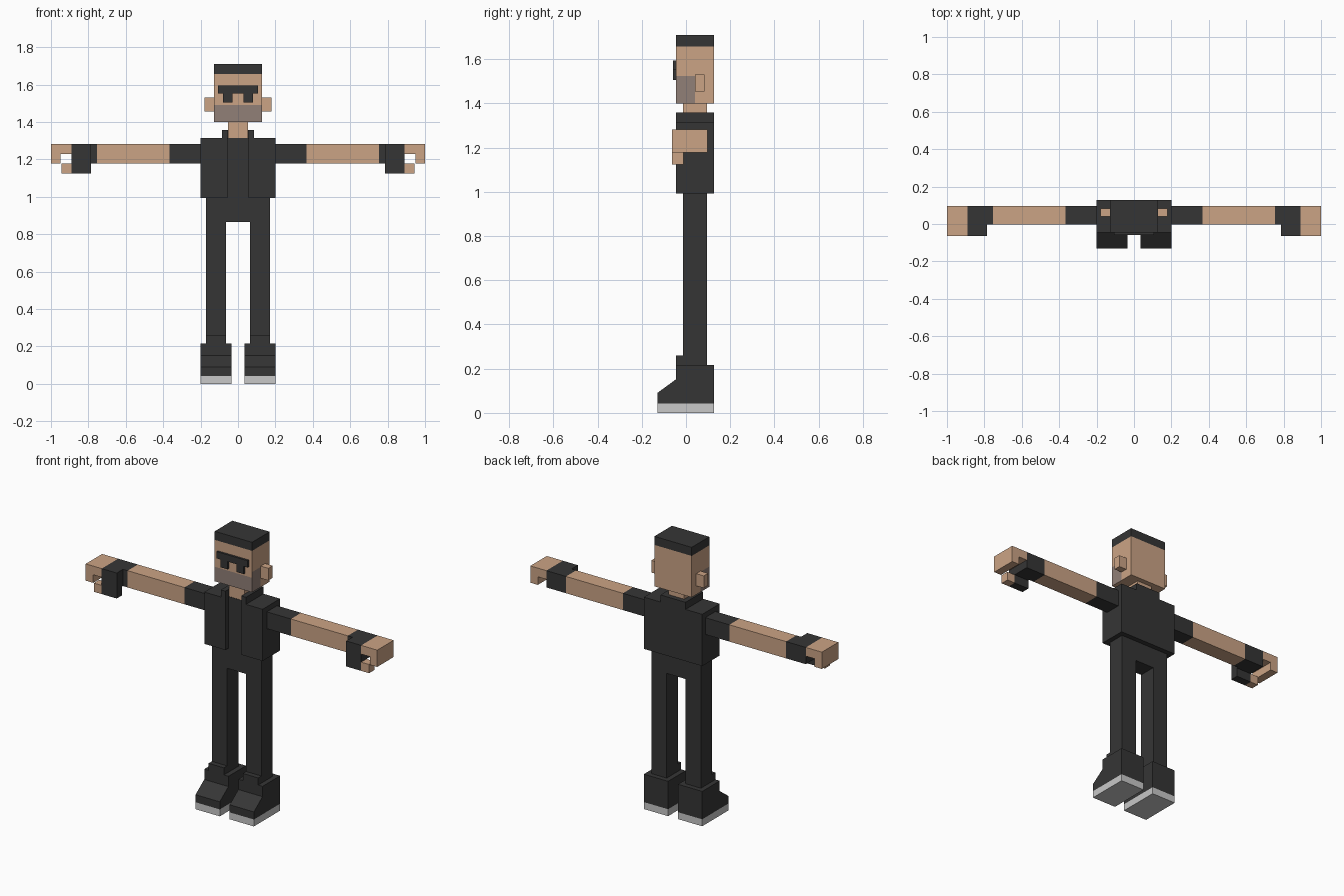
import bpy, bmesh
from mathutils import Vector

if "Cube" in bpy.data.objects:
    bpy.data.objects.remove(bpy.data.objects["Cube"])


def material(name, rgb):
    m = bpy.data.materials.new(name)
    m.diffuse_color = (*rgb, 1)
    m.use_nodes = True
    m.node_tree.nodes["Principled BSDF"].inputs["Base Color"].default_value = m.diffuse_color
    return m


DARK = material("charcoal", (0.036, 0.036, 0.036))
SKIN = material("skin", (0.60, 0.37, 0.235))
BEARD = material("stubble", (0.285, 0.215, 0.185))
SOLE = material("light grey", (0.58, 0.58, 0.58))


def finish(name, bm, *mats):
    bmesh.ops.recalc_face_normals(bm, faces=bm.faces[:])
    me = bpy.data.meshes.new(name)
    bm.to_mesh(me)
    bm.free()
    for m in mats:
        me.materials.append(m)
    ob = bpy.data.objects.new(name, me)
    bpy.context.collection.objects.link(ob)
    return ob


def prism(name, mat, pts, axis, lo, hi):
    """Extrude a 2D profile along an axis: pts are the remaining two axes in order."""
    bm = bmesh.new()

    def co(p, d):
        c = list(p)
        c.insert(axis, d)
        return bm.verts.new(c)
    a = [co(p, lo) for p in pts]
    b = [co(p, hi) for p in pts]
    bm.faces.new(a)
    bm.faces.new(b[::-1])
    n = len(pts)
    for i in range(n):
        j = (i + 1) % n
        bm.faces.new((a[i], b[i], b[j], a[j]))
    return finish(name, bm, mat)


def box(name, mat, x, y, z):
    return prism(name, mat, [(x[0], y[0]), (x[1], y[0]), (x[1], y[1]), (x[0], y[1])], 2, *z)


def span(s, a, b):
    return tuple(sorted((s * a, s * b)))


# Head: cut into bands, hair and stubble picked by position
bm = bmesh.new()
bmesh.ops.create_cube(bm, size=1)
for v in bm.verts:
    v.co = Vector((v.co.x * 0.256, 0.041 + v.co.y * 0.172, 1.555 + v.co.z * 0.31))
for co, no in (((0, 0, 1.49), (0, 0, 1)), ((0, 0, 1.525), (0, 0, 1)),
               ((0, 0, 1.657), (0, 0, 1)), ((0, 0.04, 0), (0, 1, 0))):
    bmesh.ops.bisect_plane(bm, geom=bm.verts[:] + bm.edges[:] + bm.faces[:],
                           plane_co=co, plane_no=no)
bm.normal_update()
for f in bm.faces:
    c, n = f.calc_center_median(), f.normal
    if c.z > 1.657:
        f.material_index = 1
    elif (n.y < -0.5 and c.z < 1.49) or (abs(n.x) > 0.5 and c.z < 1.525 and c.y < 0.04):
        f.material_index = 2
finish("head", bm, SKIN, DARK, BEARD)
box("neck", SKIN, (-0.053, 0.053), (-0.013, 0.096), (1.30, 1.41))

# Sunglasses: one stepped outline
half = [(0.025, 1.553), (0.03, 1.505), (0.08, 1.505), (0.08, 1.553), (0.107, 1.553), (0.107, 1.595)]
half[0] = (0.03, 1.553)
prism("sunglasses", DARK, half + [(-x, z) for x, z in half[::-1]], 1, -0.058, -0.044)

# Open vest with the shirt showing in its front notch
vest = [(0.055, -0.015), (0.055, -0.045), (0.2, -0.045), (0.2, 0.127)]
prism("vest", DARK, vest + [(-x, y) for x, y in vest[::-1]], 2, 0.993, 1.314)

# U-shaped collar
collar = [(0.055, 0.097), (0.055, -0.045), (0.086, -0.045), (0.086, 0.127)]
prism("collar", DARK, collar + [(-x, y) for x, y in collar[::-1]], 2, 1.314, 1.358)

# Trousers: hips and both legs in one outline
leg = [(0.065, 0.865), (0.065, 0.21), (0.17, 0.21), (0.17, 0.993)]
prism("trousers", DARK, leg + [(-x, z) for x, z in leg[::-1]], 1, -0.013, 0.096)

for s, side in ((-1, "right"), (1, "left")):
    box(side + "_ear", SKIN, span(s, 0.128, 0.18), (0.04, 0.083), (1.455, 1.53))

    # Shoe with sloped toe, tongue and sole
    prism(side + "_shoe", DARK,
          [(-0.13, 0.043), (0.127, 0.043), (0.127, 0.216), (-0.045, 0.216),
           (-0.045, 0.152), (-0.13, 0.09)], 0, *span(s, 0.034, 0.2))
    box(side + "_shoe_tongue", DARK, span(s, 0.065, 0.17), (-0.045, -0.013), (0.216, 0.26))
    box(side + "_sole", SOLE, span(s, 0.034, 0.2), (-0.13, 0.127), (0, 0.043))

    # Arm
    box(side + "_sleeve", DARK, span(s, 0.2, 0.365), (-0.003, 0.097), (1.178, 1.282))
    box(side + "_forearm", SKIN, span(s, 0.365, 0.755), (-0.003, 0.097), (1.178, 1.282))

    # Fingerless glove: palm outline plus thumb base
    prism(side + "_glove", DARK,
          [(s * x, y) for x, y in ((0.755, -0.003), (0.787, -0.003), (0.787, -0.064),
                                   (0.89, -0.064), (0.89, 0.097), (0.755, 0.097))],
          2, 1.178, 1.282)
    box(side + "_glove_thumb", DARK, span(s, 0.787, 0.89), (-0.064, -0.012), (1.124, 1.178))

    # Curled fingers and thumb tip
    prism(side + "_fingers", SKIN,
          [(s * x, z) for x, z in ((0.89, 1.228), (0.949, 1.228), (0.949, 1.178),
                                   (1.0, 1.178), (1.0, 1.282), (0.89, 1.282))],
          1, -0.064, 0.097)
    box(side + "_thumb", SKIN, span(s, 0.89, 0.944), (-0.064, -0.012), (1.124, 1.178))
